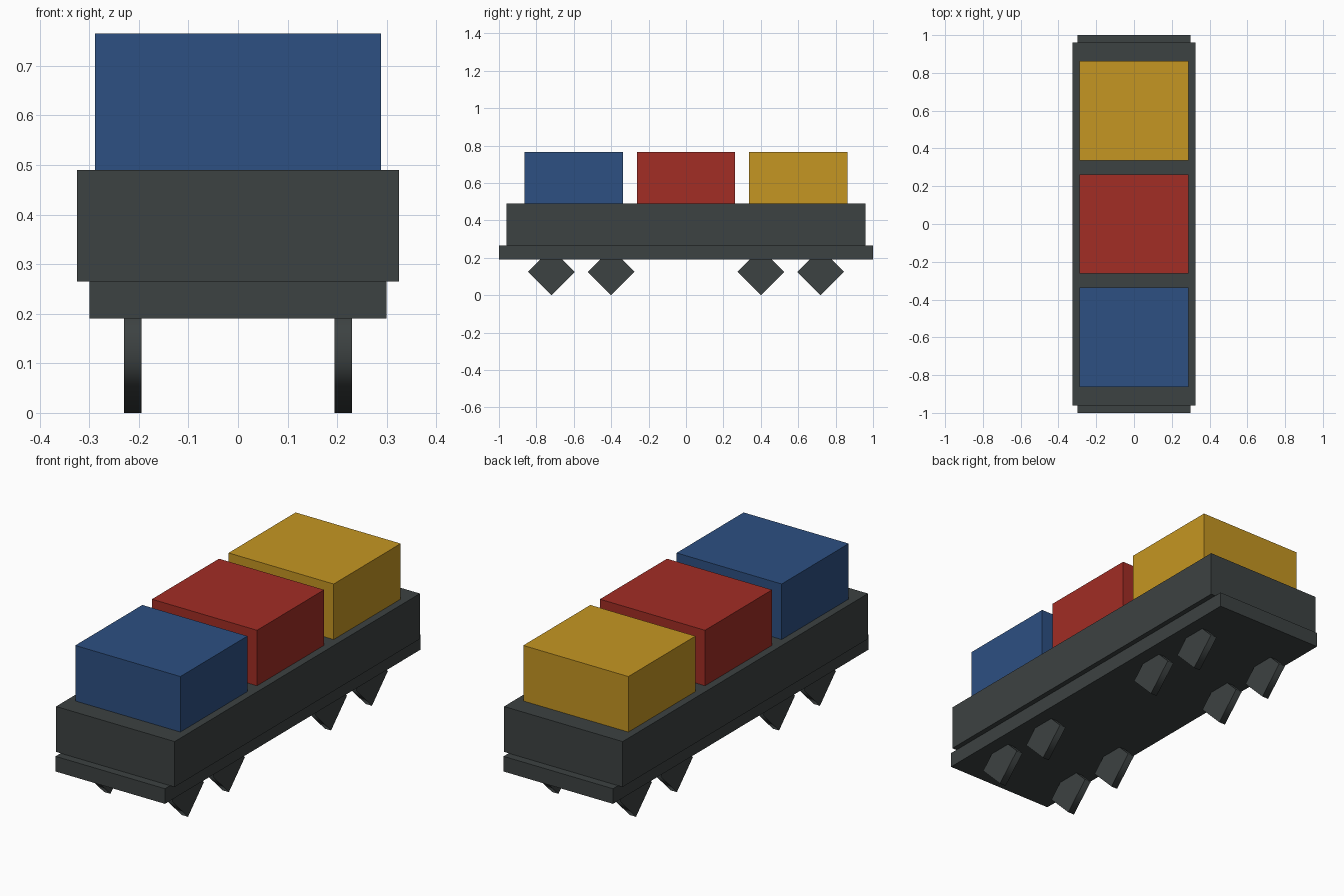
import bpy
from math import radians

default = bpy.data.objects.get("Cube")
if default:
    bpy.data.objects.remove(default, do_unlink=True)


def material(name, rgb):
    mat = bpy.data.materials.new(name)
    mat.use_nodes = True
    color = (*rgb, 1.0)
    mat.diffuse_color = color
    mat.node_tree.nodes["Principled BSDF"].inputs["Base Color"].default_value = color
    return mat


def box(name, half_x, half_y, bottom, top, mat, y=0.0):
    bpy.ops.mesh.primitive_cube_add(size=1, location=(0, y, (bottom + top) / 2))
    obj = bpy.context.object
    obj.name = name
    obj.scale = (2 * half_x, 2 * half_y, top - bottom)
    bpy.ops.object.transform_apply(location=False, rotation=False, scale=True)
    obj.data.materials.append(mat)
    return obj


def wheel(name, x, y, mat):
    # Four-sided wheel standing on a corner: smooth tread, flat caps
    radius = 0.125
    bpy.ops.mesh.primitive_cylinder_add(
        vertices=4, radius=radius, depth=0.035,
        location=(x, y, radius), rotation=(0, radians(90), 0))
    obj = bpy.context.object
    obj.name = name
    obj.data.materials.append(mat)
    for face in obj.data.polygons:
        face.use_smooth = abs(face.normal.z) < 0.5


grey = material("dark grey", (0.046, 0.054, 0.054))
blue = material("blue", (0.026, 0.08, 0.225))
red = material("red", (0.36, 0.026, 0.018))
yellow = material("yellow", (0.56, 0.305, 0.016))

# Chassis and wagon bed
box("chassis", 0.30, 1.0, 0.19, 0.265, grey)
box("wagon_bed", 0.325, 0.96, 0.265, 0.49, grey)

# Cargo crates, front to back
for label, y, mat in (("front", -0.6, blue), ("middle", 0, red), ("back", 0.6, yellow)):
    box(label + "_crate", 0.288, 0.2625, 0.49, 0.765, mat, y)

# Four axles with a wheel on each side
for axle, y in enumerate((-0.72, -0.4, 0.4, 0.72), 1):
    for side, x in (("left", 0.2125), ("right", -0.2125)):
        wheel(f"{side}_wheel_{axle}", x, y, grey)
